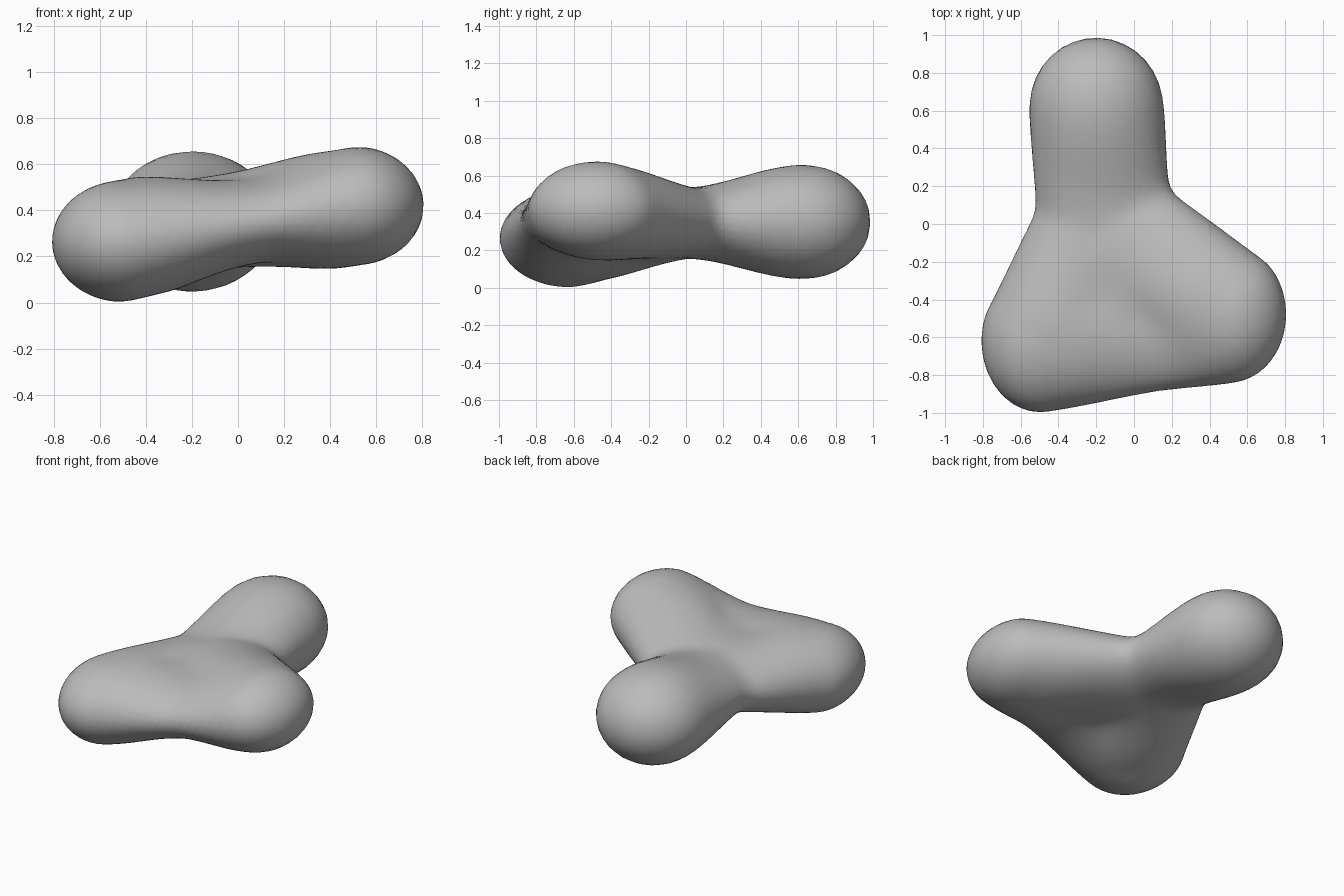
import bpy, bmesh, math
from mathutils import Vector

cube = bpy.data.objects.get("Cube")
if cube:
    bpy.data.objects.remove(cube, do_unlink=True)

# Skeleton nodes: (centre, radii)
NODES = {
    "right_lobe": ((-0.50, -0.62, 0.265), (0.31, 0.38, 0.265)),
    "left_lobe": ((0.51, -0.48, 0.42), (0.30, 0.365, 0.26)),
    "back_lobe": ((-0.20, 0.635, 0.353), (0.36, 0.365, 0.312)),
    "neck": ((-0.16, 0.0, 0.345), (0.35, 0.34, 0.19)),
    "bridge": ((0.08, -0.53, 0.355), (0.36, 0.36, 0.185)),
}
# Limbs swell smoothly from one node to the next
LIMBS = [("neck", "back_lobe"), ("neck", "right_lobe"), ("neck", "left_lobe"),
         ("neck", "bridge"), ("bridge", "right_lobe"), ("bridge", "left_lobe")]
PAIRS = [(NODES[a], NODES[b]) for a, b in LIMBS]
# Nodes shared by several limbs are counted once only
SHARED = [(node, sum(name in limb for limb in LIMBS) - 1)
          for name, node in NODES.items() if name != "back_lobe"]
BLEND = 12.0
CORE = Vector((-0.10, -0.30, 0.345))


def weight(p, c, r):
    """Falloff of one ellipsoid, equal to 1 on its surface."""
    u, v, w = (p[0] - c[0]) / r[0], (p[1] - c[1]) / r[1], (p[2] - c[2]) / r[2]
    return math.exp(BLEND * (1.0 - math.sqrt(u * u + v * v + w * w)))


def field(p):
    """Blended limbs: positive inside, zero on the skin."""
    total = 0.0
    for (c0, r0), (c1, r1) in PAIRS:
        dx, dy = c1[0] - c0[0], c1[1] - c0[1]
        t = ((p[0] - c0[0]) * dx + (p[1] - c0[1]) * dy) / (dx * dx + dy * dy)
        t = min(max(t, 0.0), 1.0)
        s = t * t * (3.0 - 2.0 * t)
        c = [a + (b - a) * t for a, b in zip(c0, c1)]
        r = [a + (b - a) * s for a, b in zip(r0, r1)]
        total += weight(p, c, r)
    for (c, r), extra in SHARED:
        total -= extra * weight(p, c, r)
    return math.log(max(total, 1e-12)) / BLEND


def cast(direction):
    """Bisect outward from the core to the skin."""
    near, far = 0.0, 1.7
    for _ in range(11):
        mid = (near + far) / 2
        if field(CORE + direction * mid) > 0:
            near = mid
        else:
            far = mid
    return CORE + direction * near


def settle(p):
    """One step along the gradient onto the skin."""
    h = 0.002
    f = field(p)
    g = Vector([(field(p + Vector(axis) * h) - f) / h
                for axis in ((1, 0, 0), (0, 1, 0), (0, 0, 1))])
    step = g * (-f / max(g.length_squared, 0.5))
    if step.length > 0.05:
        step *= 0.05 / step.length
    return p + step


# Sphere pushed out onto the skin
bm = bmesh.new()
bmesh.ops.create_icosphere(bm, subdivisions=5, radius=1.0)
for v in bm.verts:
    v.co = cast(v.co.normalized())

# Relax the mesh, settling it back on the skin each time
for _ in range(8):
    for _ in range(2):
        bmesh.ops.smooth_vert(bm, verts=bm.verts, factor=0.5,
                              use_axis_x=True, use_axis_y=True, use_axis_z=True)
    for v in bm.verts:
        v.co = settle(v.co)
for v in bm.verts:
    v.co = settle(v.co)
for f in bm.faces:
    f.smooth = True
bmesh.ops.recalc_face_normals(bm, faces=bm.faces)

mesh = bpy.data.meshes.new("three_lobed_body")
bm.to_mesh(mesh)
bm.free()
body = bpy.data.objects.new("three_lobed_body", mesh)
bpy.context.collection.objects.link(body)
subsurf = body.modifiers.new("smooth_skin", 'SUBSURF')
subsurf.levels = subsurf.render_levels = 1

# Plain grey
grey = bpy.data.materials.new("plain grey")
grey.use_nodes = True
colour = (0.5, 0.5, 0.5, 1.0)
grey.diffuse_color = colour
for node in grey.node_tree.nodes:
    if node.type == 'BSDF_PRINCIPLED':
        node.inputs["Base Color"].default_value = colour
mesh.materials.append(grey)
